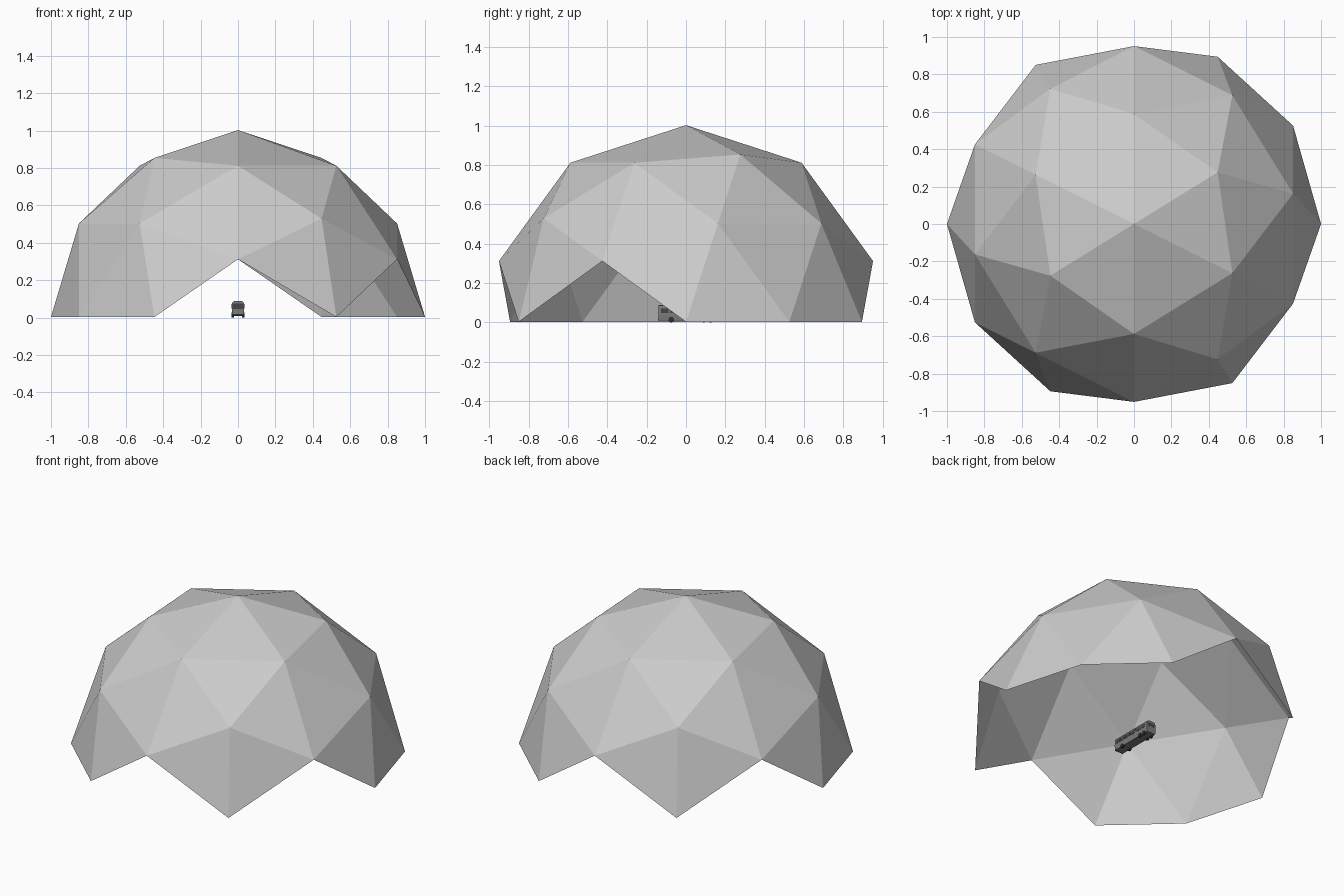
import bpy, bmesh, math
from mathutils import Matrix, Vector

if "Cube" in bpy.data.objects:
    bpy.data.objects.remove(bpy.data.objects["Cube"])


def material(name, r, g, b):
    m = bpy.data.materials.new(name)
    m.diffuse_color = (r, g, b, 1)
    m.use_nodes = True
    m.node_tree.nodes["Principled BSDF"].inputs["Base Color"].default_value = m.diffuse_color
    return m


SHELL = material("shell grey", 0.6, 0.6, 0.6)
BODY = material("coach grey", 0.2, 0.2, 0.2)
GLASS = material("dark glass", 0.06, 0.06, 0.06)
TYRE = material("tyre black", 0.03, 0.03, 0.03)


def add_object(name, bm, mat):
    bmesh.ops.recalc_face_normals(bm, faces=bm.faces)
    me = bpy.data.meshes.new(name)
    bm.to_mesh(me)
    bm.free()
    me.materials.append(mat)
    ob = bpy.data.objects.new(name, me)
    bpy.context.collection.objects.link(ob)
    return ob


def box(name, size, loc, mat):
    bm = bmesh.new()
    bmesh.ops.create_cube(bm, size=1)
    bmesh.ops.scale(bm, vec=Vector(size), verts=bm.verts)
    bmesh.ops.translate(bm, vec=Vector(loc), verts=bm.verts)
    return add_object(name, bm, mat)


# Geodesic shell: icosahedron with one edge on top, each face split in four
PHI = (1 + math.sqrt(5)) / 2
bm = bmesh.new()
for a in (-1, 1):
    for b in (-PHI, PHI):
        for co in ((a, 0, b), (b, a, 0), (0, b, a)):
            bm.verts.new(co)
bmesh.ops.convex_hull(bm, input=bm.verts)
bmesh.ops.subdivide_edges(bm, edges=bm.edges[:], cuts=1, use_grid_fill=True)
for v in bm.verts:
    v.co.normalize()
bmesh.ops.rotate(bm, cent=(0, 0, 0), verts=bm.verts,
                 matrix=Matrix.Rotation(math.atan2(1, PHI), 3, 'Z'))
# Keep only whole triangles above the ground, leaving four arched openings
below = [f for f in bm.faces if min(v.co.z for v in f.verts) < -0.01]
bmesh.ops.delete(bm, geom=below, context='FACES')
bmesh.ops.translate(bm, vec=(0, 0, 0.003), verts=bm.verts)
add_object("dome_shell", bm, SHELL)

# Coach body: rounded-top cross-section extruded along y
Y0, Y1 = -0.14, 0.16
half = [(0.031, 0.010), (0.033, 0.035), (0.032, 0.075), (0.026, 0.086), (0.016, 0.089)]
profile = half + [(-x, z) for x, z in reversed(half)]
bm = bmesh.new()
face = bm.faces.new([bm.verts.new((x, Y0, z)) for x, z in profile])
ext = bmesh.ops.extrude_face_region(bm, geom=[face])
bmesh.ops.translate(bm, vec=(0, Y1 - Y0, 0),
                    verts=[g for g in ext["geom"] if isinstance(g, bmesh.types.BMVert)])
add_object("coach_body", bm, BODY)

# Windscreen, rear window, bumper
box("windscreen", (0.056, 0.002, 0.030), (0, Y0, 0.060), GLASS)
box("rear_window", (0.050, 0.002, 0.020), (0, Y1, 0.064), GLASS)
box("front_bumper", (0.060, 0.004, 0.010), (0, Y0, 0.014), TYRE)

# Side windows and wheels on both sides
for side, s in (("left", -1), ("right", 1)):
    for i in range(6):
        box(f"{side}_window_{i}", (0.002, 0.040, 0.024),
            (s * 0.0325, -0.108 + i * 0.046, 0.060), GLASS)
    for i, y in enumerate((-0.075, 0.09, 0.125)):
        bm = bmesh.new()
        bmesh.ops.create_cone(bm, cap_ends=True, segments=16, radius1=0.014,
                              radius2=0.014, depth=0.012,
                              matrix=Matrix.Translation((s * 0.028, y, 0.014))
                              @ Matrix.Rotation(math.pi / 2, 4, 'Y'))
        add_object(f"{side}_wheel_{i}", bm, TYRE)
